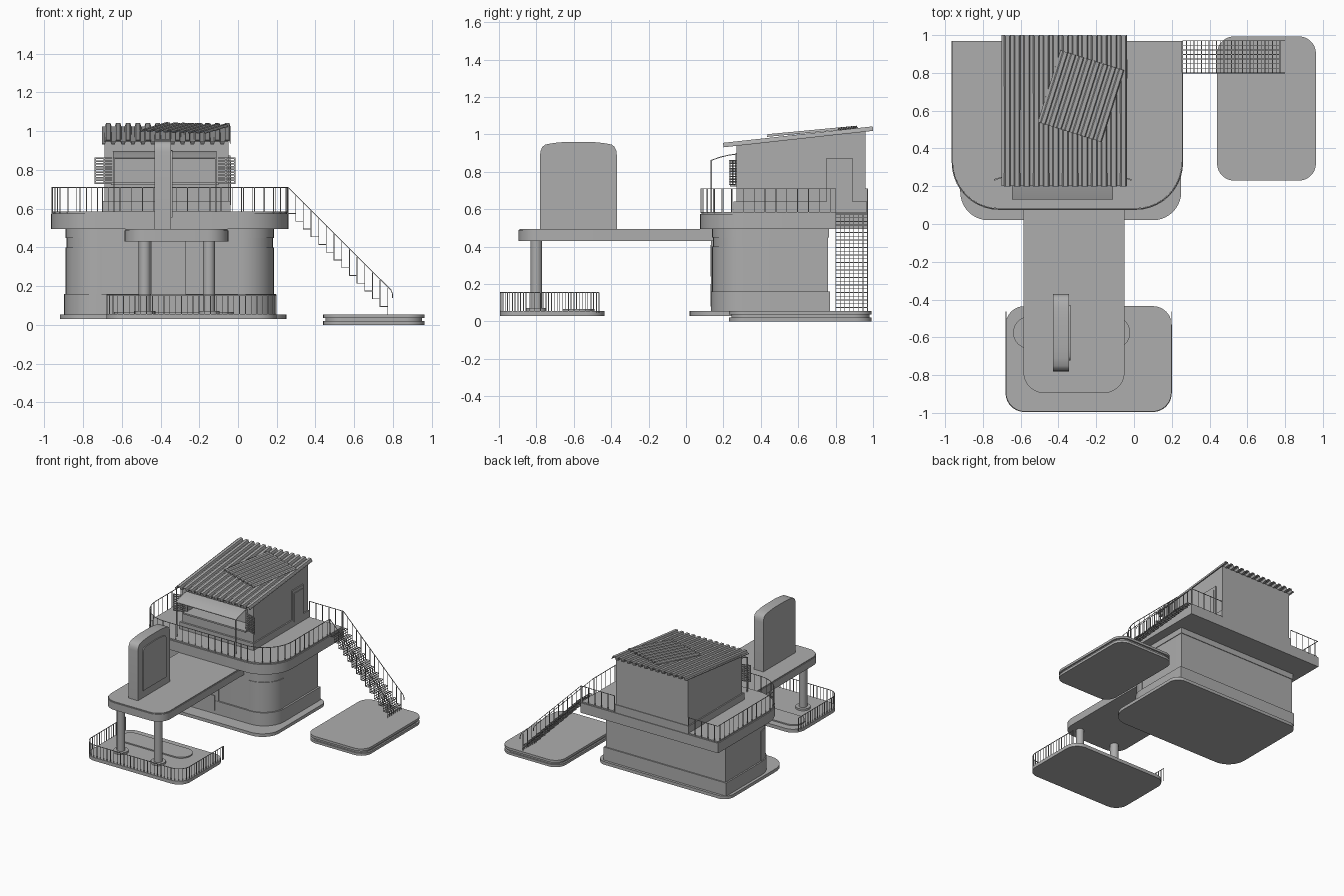
import bpy, bmesh, math
from mathutils import Vector, Matrix

if "Cube" in bpy.data.objects:
    bpy.data.objects.remove(bpy.data.objects["Cube"])

grey = bpy.data.materials.new("plain grey")
grey.diffuse_color = (0.42, 0.42, 0.42, 1)
grey.use_nodes = True
grey.node_tree.nodes["Principled BSDF"].inputs["Base Color"].default_value = grey.diffuse_color

def finish(name, bm):
    bmesh.ops.recalc_face_normals(bm, faces=bm.faces)
    me = bpy.data.meshes.new(name)
    bm.to_mesh(me)
    bm.free()
    me.materials.append(grey)
    ob = bpy.data.objects.new(name, me)
    bpy.context.collection.objects.link(ob)
    return ob

def prism(name, pts, h0, h1, axis='z'):
    """Outline extruded along z (points are x,y) or x (points are y,z)."""
    bm = bmesh.new()
    put = (lambda p, h: (p[0], p[1], h)) if axis == 'z' else (lambda p, h: (h, p[0], p[1]))
    lo = [bm.verts.new(put(p, h0)) for p in pts]
    hi = [bm.verts.new(put(p, h1)) for p in pts]
    n = len(pts)
    bm.faces.new(lo)
    bm.faces.new(hi)
    for i in range(n):
        bm.faces.new((lo[i], lo[(i + 1) % n], hi[(i + 1) % n], hi[i]))
    return finish(name, bm)

def arc(cx, cy, r, a0, a1, n=10):
    return [(cx + r * math.cos(math.radians(a0 + (a1 - a0) * i / n)),
             cy + r * math.sin(math.radians(a0 + (a1 - a0) * i / n))) for i in range(n + 1)]

def front_curve(x0, x1, y0, r):
    """Left corner, front edge and right corner of a rounded front."""
    return arc(x0 + r, y0 + r, r, 180, 270) + arc(x1 - r, y0 + r, r, 270, 360)

def rounded(x0, x1, y0, y1, rf, rb=0):
    back = arc(x1 - rb, y1 - rb, rb, 0, 90) + arc(x0 + rb, y1 - rb, rb, 90, 180) if rb else [(x1, y1), (x0, y1)]
    return front_curve(x0, x1, y0, rf) + back

def box(name, x0, x1, y0, y1, z0, z1):
    return prism(name, [(x0, y0), (x1, y0), (x1, y1), (x0, y1)], z0, z1)

def bars(name, segs, w=0.004):
    """Many thin square bars in one object."""
    bm = bmesh.new()
    for a, b in segs:
        a, b = Vector(a), Vector(b)
        d = b - a
        if d.length < 1e-5:
            continue
        m = Matrix.Translation((a + b) / 2) @ d.to_track_quat('Z', 'Y').to_matrix().to_4x4() \
            @ Matrix.Diagonal((w, w, d.length + w * 0.5, 1))
        bmesh.ops.create_cube(bm, size=1, matrix=m)
    return finish(name, bm)

def railing(name, path, z0, z1, gap):
    """Top rail along a path with evenly spaced posts."""
    segs, left = [], 0.0
    for a, b in zip(path, path[1:]):
        a, b = Vector(a), Vector(b)
        segs.append(((*a, z1), (*b, z1)))
        L, t = (b - a).length, left
        while t <= L and L > 1e-6:
            p = a.lerp(b, t / L)
            segs.append(((*p, z0), (*p, z1)))
            t += gap
        left = t - L
    e = path[-1]
    segs.append(((*e, z0), (*e, z1)))
    return bars(name, segs)

def corrugated(name, w, l, ribs, amp, thick, matrix):
    bm = bmesh.new()
    prof, p = [], w / ribs
    for i in range(ribs):
        x = -w / 2 + i * p
        prof += [(x, 0), (x + .3 * p, 0), (x + .42 * p, amp), (x + .85 * p, amp), (x + .97 * p, 0)]
    prof.append((w / 2, 0))
    rows = [[bm.verts.new(matrix @ Vector((x, y, z + dz))) for x, z in prof]
            for y, dz in ((-l / 2, 0), (l / 2, 0), (l / 2, -thick), (-l / 2, -thick))]
    for r in range(4):
        for i in range(len(prof) - 1):
            s, t = rows[r], rows[(r + 1) % 4]
            bm.faces.new((s[i], s[i + 1], t[i + 1], t[i]))
    for i in (0, -1):
        bm.faces.new([r[i] for r in rows])
    return finish(name, bm)

# ---- lower building
prism("main_base", rounded(-.92, .25, .02, .79, .15, .08), .03, .055)
prism("lower_body", rounded(-.885, .18, .145, .76, .17), .055, .495)
prism("body_plinth", rounded(-.897, .195, .133, .77, .18), .055, .16)
prism("body_top_band", rounded(-.89, .185, .14, .765, .175), .45, .495)
# curved corner windows, thin plates following the wall
for s, side in ((1, "right"), (-1, "left")):
    outer = [(0, .140)] + arc(.01, .315, .175, 270, 360)
    inner = [(0, .150)] + arc(.01, .315, .165, 270, 360)
    prism(side + "_corner_window", [(s * (x + .3525) - .3525, y) for x, y in outer + inner[::-1]], .16, .40)
# front door with two panels
box("lower_door", -.45, -.27, .135, .15, .06, .43)
box("lower_door_window", -.42, -.30, .131, .14, .24, .41)
box("lower_door_panel", -.42, -.30, .131, .14, .08, .20)

# ---- deck with railings
prism("deck", rounded(-.965, .26, .075, .97, .25), .495, .575)
prism("deck_top", rounded(-.958, .253, .082, .965, .245), .575, .585)
railing("deck_railing", [(-.70, .967), (-.96, .967)] + front_curve(-.96, .256, .079, .248) + [(.256, .80)],
        .58, .71, .058)
railing("deck_back_railing", [(-.04, .967), (.256, .967)], .58, .71, .058)

# ---- cabin with a serving window cut in the front
cabin = prism("cabin", [(.27, .58), (.96, .58), (.96, 1.02), (.27, .948)], -.69, -.05, 'x')
cutter = box("window_cutter", -.645, -.11, .2, .36, .73, .895)
cutter.hide_render = True
cutter.hide_viewport = True
cut = cabin.modifiers.new("window", 'BOOLEAN')
cut.object, cut.operation, cut.solver = cutter, 'DIFFERENCE', 'EXACT'
box("cabin_plinth", -.70, -.04, .255, .965, .585, .64)
box("counter", -.655, -.10, .235, .30, .722, .734)
bars("window_frame", [((-.645, .27, .73), (-.645, .27, .895)), ((-.11, .27, .73), (-.11, .27, .895)),
                      ((-.645, .27, .895), (-.11, .27, .895))], .012)
prism("awning", [(.27, .897), (.23, .892), (.18, .880), (.13, .862),
                 (.13, .857), (.18, .875), (.23, .887), (.27, .892)], -.645, -.11, 'x')
bars("awning_posts", [((x, .135, .58), (x, .135, .86)) for x in (-.64, -.115)], .006)
# open louvred shutters
for s, side in ((1, "right"), (-1, "left")):
    a, b = -.3775 + s * .2675, -.3775 + s * .36
    segs = [((a, .265, z), (b, .235, z)) for z in [.732 + .0142 * i for i in range(10)]]
    segs += [((x, y, .73), (x, y, .862)) for x, y in ((a, .265), (b, .235), ((a + b) / 2, .25))]
    bars(side + "_shutter", segs, .007)
# side door
box("cabin_door_frame", -.055, -.040, .75, .89, .585, .875)
box("cabin_door_panel", -.045, -.035, .77, .87, .62, .85)

# ---- corrugated roof and loose patch sheet
slope = Matrix.Rotation(math.atan(.088 / .8), 4, 'X')
corrugated("roof", .665, .805, 13, .018, .006, Matrix.Translation((-.37, .6, .981)) @ slope)
corrugated("roof_patch", .355, .40, 8, .010, .004,
           Matrix.Translation((-.28, .677, 1.014)) @ Matrix.Rotation(math.atan(.095), 4, 'X')
           @ Matrix.Rotation(math.radians(-17.5), 4, 'Z'))

# ---- walkway and upright board
prism("walkway", rounded(-.585, -.05, -.895, .20, .11), .43, .488)
prism("walkway_top", rounded(-.58, -.055, -.89, .20, .105), .488, .495)

def arched(hw, z0, z1, k):
    half = [(hw, z0), (hw, z1 - .07 * k), (hw * .985, z1 - .048 * k), (hw * .94, z1 - .028 * k),
            (hw * .86, z1 - .016 * k), (hw * .65, z1 - .008 * k), (hw * .35, z1 - .002 * k)]
    return [(-.575 + y, z) for y, z in half] + [(-.575 - y, z) for y, z in half[::-1]]

prism("board", arched(.205, .49, .962, 1), -.43, -.345, 'x')
prism("board_panel", arched(.147, .555, .905, .6), -.346, -.337, 'x')

# ---- front platform with columns
prism("front_base", rounded(-.68, .20, -.995, -.435, .10, .10), .03, .057)
prism("oval_plate", arc(-.555, -.575, .085, 90, 270, 16) + arc(-.105, -.575, .085, -90, 90, 16), .055, .066)
for x, side in ((-.482, "left"), (-.15, "right")):
    prism(side + "_column", arc(x, -.8, .031, 0, 345, 23), .055, .44)
    prism(side + "_column_foot", arc(x, -.8, .055, 0, 345, 23), .055, .072)
railing("front_railing", [(-.677, -.465)] + front_curve(-.677, .197, -.992, .098) + [(.197, -.465)],
        .05, .155, .03)

# ---- stair pad in three layers
for i, (z0, z1, d) in enumerate(((0, .02, 0), (.02, .036, .012), (.036, .055, 0))):
    prism("stair_pad_%d" % (i + 1), rounded(.44 + d, .963 - d, .23 + d, .993 - d, .09, .09), z0, z1)

# ---- grated open stairs
steps, y0, y1 = 13, .80, .97
dx, dz = .515 / steps, .52 / steps
segs = []
for i in range(steps):
    x, z = .258 + i * dx, .575 - i * dz
    for j in range(8):
        y = y0 + (y1 - y0) * j / 7
        segs += [((x, y, z), (x + dx, y, z)), ((x + dx, y, z), (x + dx, y, z - dz))]
    segs += [((x + dx * t, y0, z), (x + dx * t, y1, z)) for t in (0, .5, 1)]
    segs.append(((x + dx, y0, z - dz / 2), (x + dx, y1, z - dz / 2)))
bars("stair_grating", segs)
segs = []
for y in (y0, y1):
    segs += [((.258 + i * dx, y, .575 - i * dz), (.258 + i * dx, y, .71 - i * dz)) for i in range(steps + 1)]
    hook = [(.258, .71), (.775, .195), (.79, .18), (.798, .16), (.798, .14)]
    segs += [((a[0], y, a[1]), (b[0], y, b[1])) for a, b in zip(hook, hook[1:])]
bars("stair_railings", segs)

# smooth the rounded walls, keep edges sharp
for ob in bpy.context.collection.objects:
    if not ob.hide_render:
        ob.select_set(True)
        bpy.context.view_layer.objects.active = ob
bpy.ops.object.shade_smooth_by_angle(angle=math.radians(30))
